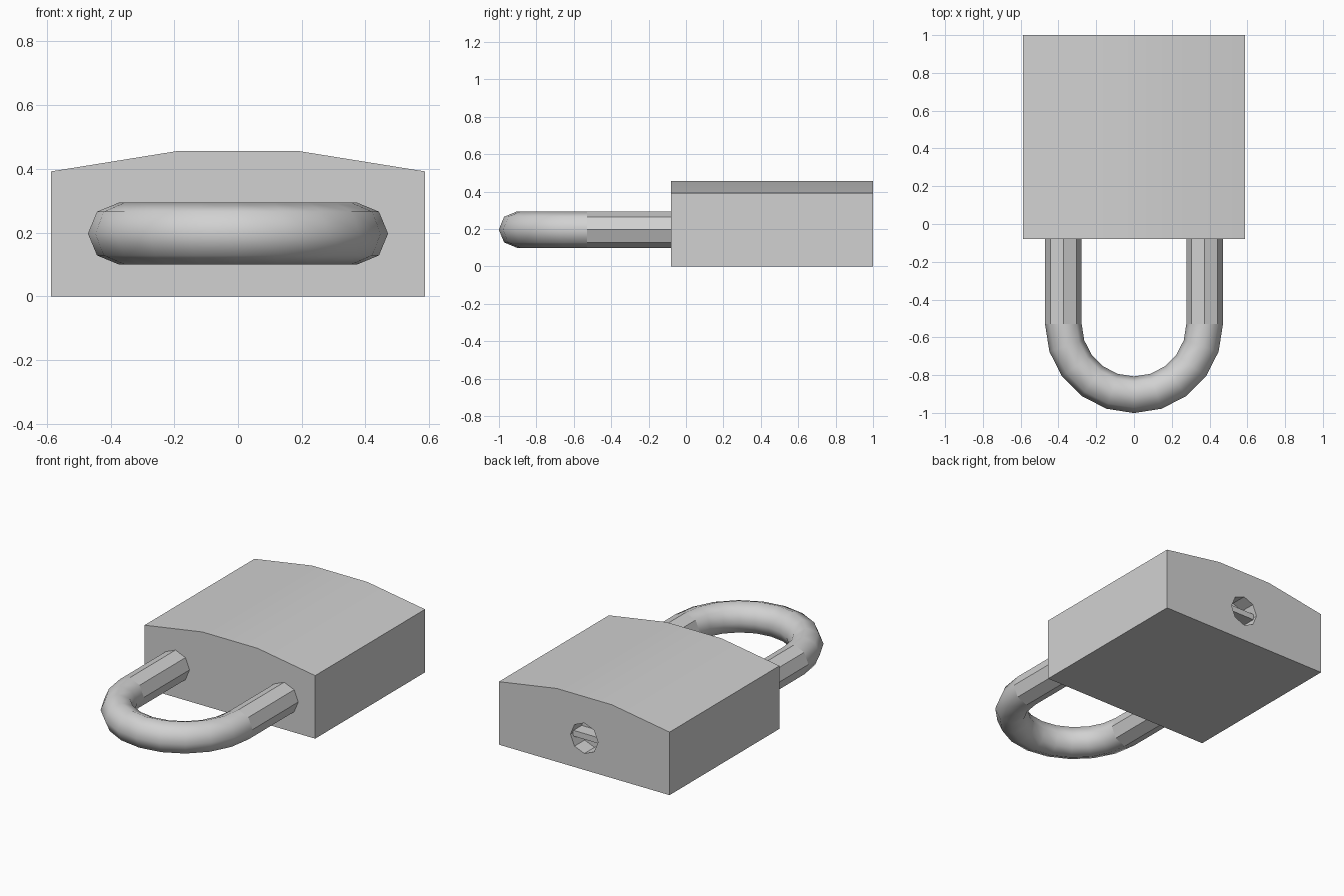
import bpy, bmesh, math
from mathutils import Matrix, Vector

cube = bpy.data.objects.get("Cube")
if cube:
    bpy.data.objects.remove(cube, do_unlink=True)

BACK, FRONT, BEND = 1.0, -0.08, -0.53   # y of body ends and shackle bend
MID, ROD, REACH = 0.197, 0.097, 0.374   # rod height, rod radius, bend radius
SIDES, STEPS = 8, 10

steel = bpy.data.materials.new("steel grey")
steel.use_nodes = True
grey = (0.64, 0.64, 0.64, 1)
steel.diffuse_color = grey
steel.node_tree.nodes["Principled BSDF"].inputs["Base Color"].default_value = grey


def add(name, bm):
    bmesh.ops.recalc_face_normals(bm, faces=bm.faces)
    mesh = bpy.data.meshes.new(name)
    bm.to_mesh(mesh)
    bm.free()
    mesh.materials.append(steel)
    obj = bpy.data.objects.new(name, mesh)
    bpy.context.collection.objects.link(obj)
    return obj


def prism(name, outline, y0, y1):
    """Extrude an x-z outline along y."""
    bm = bmesh.new()
    face = bm.faces.new([bm.verts.new((x, y0, z)) for x, z in outline])
    new = bmesh.ops.extrude_face_region(bm, geom=[face])["geom"]
    verts = [v for v in new if isinstance(v, bmesh.types.BMVert)]
    bmesh.ops.translate(bm, verts=verts, vec=(0, y1 - y0, 0))
    return add(name, bm)


def octagon(cx, radius):
    turns = [math.tau * i / SIDES for i in range(SIDES)]
    return [(cx + radius * math.cos(a), MID + radius * math.sin(a)) for a in turns]


# Body with a shallow crowned top
body = prism("lock_body", [(-0.587, 0), (0.587, 0), (0.587, 0.392), (0.19, 0.456),
                           (-0.19, 0.456), (-0.587, 0.392)], FRONT, BACK)

# Keyhole recess in the back
cutter = prism("keyhole_cutter", octagon(0, 0.095), BACK - 0.1, BACK + 0.1)
cutter.hide_render = True
cut = body.modifiers.new("keyhole", "BOOLEAN")
cut.operation, cut.solver, cut.object = "DIFFERENCE", "EXACT", cutter
bpy.ops.object.select_all(action="DESELECT")
body.select_set(True)
bpy.context.view_layer.objects.active = body
bpy.ops.object.modifier_apply(modifier=cut.name)
bpy.data.objects.remove(cutter, do_unlink=True)
bpy.ops.object.shade_smooth_by_angle(angle=math.radians(30))

# Bar across the keyhole
prism("keyhole_bar", [(-0.09, MID - 0.018), (0.09, MID - 0.018),
                      (0.09, MID + 0.018), (-0.09, MID + 0.018)], BACK - 0.1, BACK - 0.02)

# Straight faceted legs
for side, sign in (("left", 1), ("right", -1)):
    prism(side + "_shackle_leg", octagon(sign * REACH, ROD), BEND, FRONT + 0.02)

# Smooth half-ring bend
bm = bmesh.new()
ring = [bm.verts.new((x, 0, z)) for x, z in octagon(REACH, ROD)]
edges = [bm.edges.new((ring[i], ring[(i + 1) % SIDES])) for i in range(SIDES)]
bmesh.ops.spin(bm, geom=ring + edges, cent=(0, 0, 0), axis=(0, 0, 1),
               angle=-math.pi, steps=STEPS)
bmesh.ops.transform(bm, matrix=Matrix.Translation(Vector((0, BEND, 0))), verts=bm.verts)
for f in bm.faces:
    f.smooth = True
add("shackle_bend", bm)
